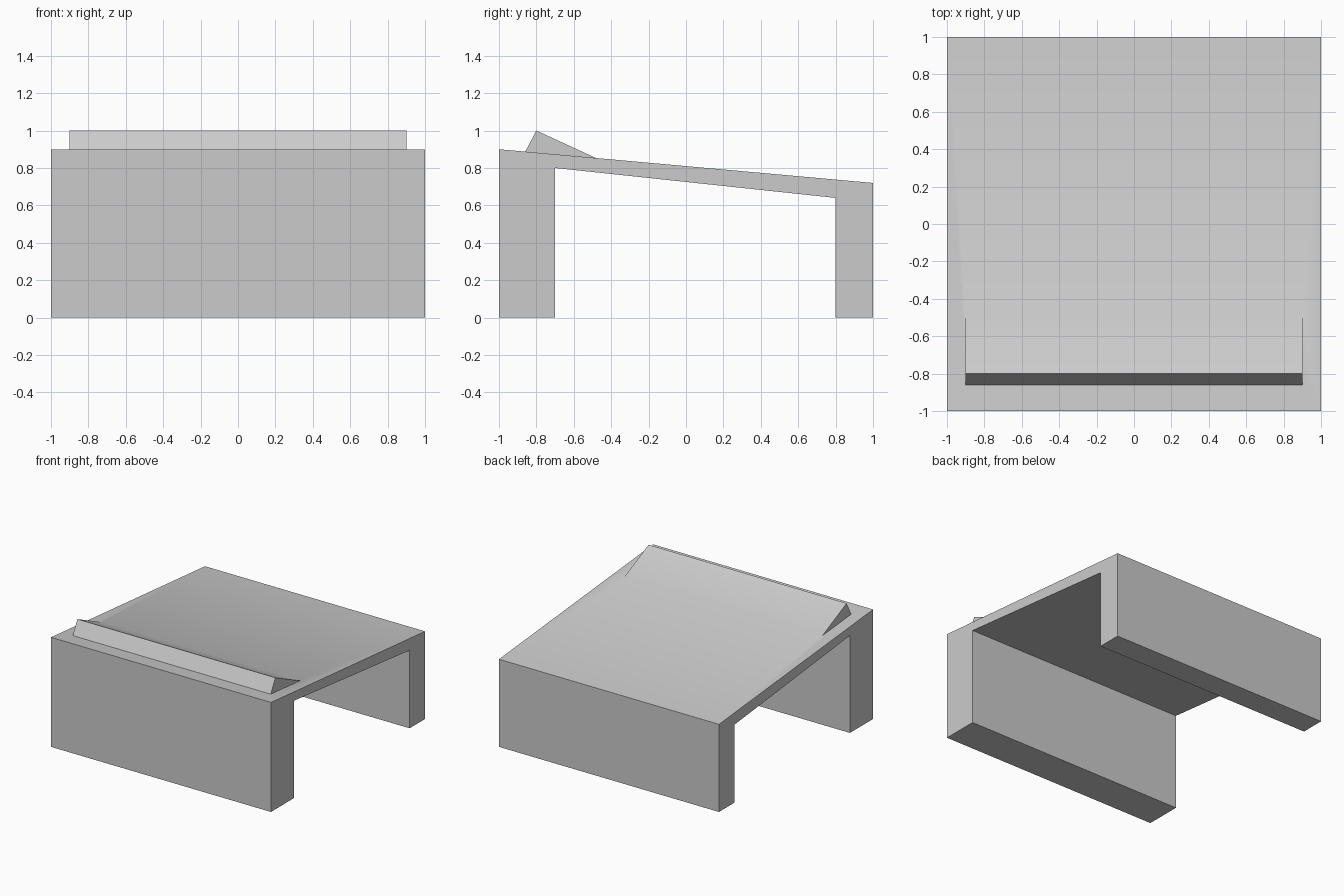
import bpy
import bmesh

cube = bpy.data.objects.get("Cube")
if cube:
    bpy.data.objects.remove(cube, do_unlink=True)

# Single plain grey
grey = bpy.data.materials.new("plain grey")
grey.use_nodes = True
colour = (0.6, 0.6, 0.6, 1)
grey.diffuse_color = colour
grey.node_tree.nodes["Principled BSDF"].inputs["Base Color"].default_value = colour


def extrude_profile(name, profile, half_width):
    """Extrude a closed (y, z) outline along x."""
    bm = bmesh.new()
    face = bm.faces.new([bm.verts.new((-half_width, y, z)) for y, z in profile])
    result = bmesh.ops.extrude_face_region(bm, geom=[face])
    moved = [v for v in result["geom"] if isinstance(v, bmesh.types.BMVert)]
    bmesh.ops.translate(bm, verts=moved, vec=(2 * half_width, 0, 0))
    bmesh.ops.recalc_face_normals(bm, faces=bm.faces)
    mesh = bpy.data.meshes.new(name)
    bm.to_mesh(mesh)
    bm.free()
    mesh.materials.append(grey)
    obj = bpy.data.objects.new(name, mesh)
    bpy.context.collection.objects.link(obj)
    return obj


# Sloping deck carried by a thick front wall and a thinner back wall
stand = extrude_profile("sloping_stand", [
    (-1, 0), (-0.7, 0), (-0.7, 0.8), (0.8, 0.64),
    (0.8, 0), (1, 0), (1, 0.72), (-1, 0.9)], 1)

# Wedge-shaped ridge near the front, sunk into the deck
ridge = extrude_profile("front_ridge", [
    (-0.88, 0.849), (-0.42, 0.825), (-0.8, 1)], 0.9)
ridge.hide_render = True

# Merge the ridge into the deck so their surfaces blend
union = stand.modifiers.new("merge ridge", 'BOOLEAN')
union.operation = 'UNION'
union.object = ridge
bpy.ops.object.select_all(action='DESELECT')
stand.select_set(True)
bpy.context.view_layer.objects.active = stand
bpy.ops.object.modifier_apply(modifier=union.name)
bpy.data.objects.remove(ridge, do_unlink=True)

# Soft blend behind the ridge, crisp edges elsewhere
bpy.ops.object.shade_smooth_by_angle(angle=0.52)
